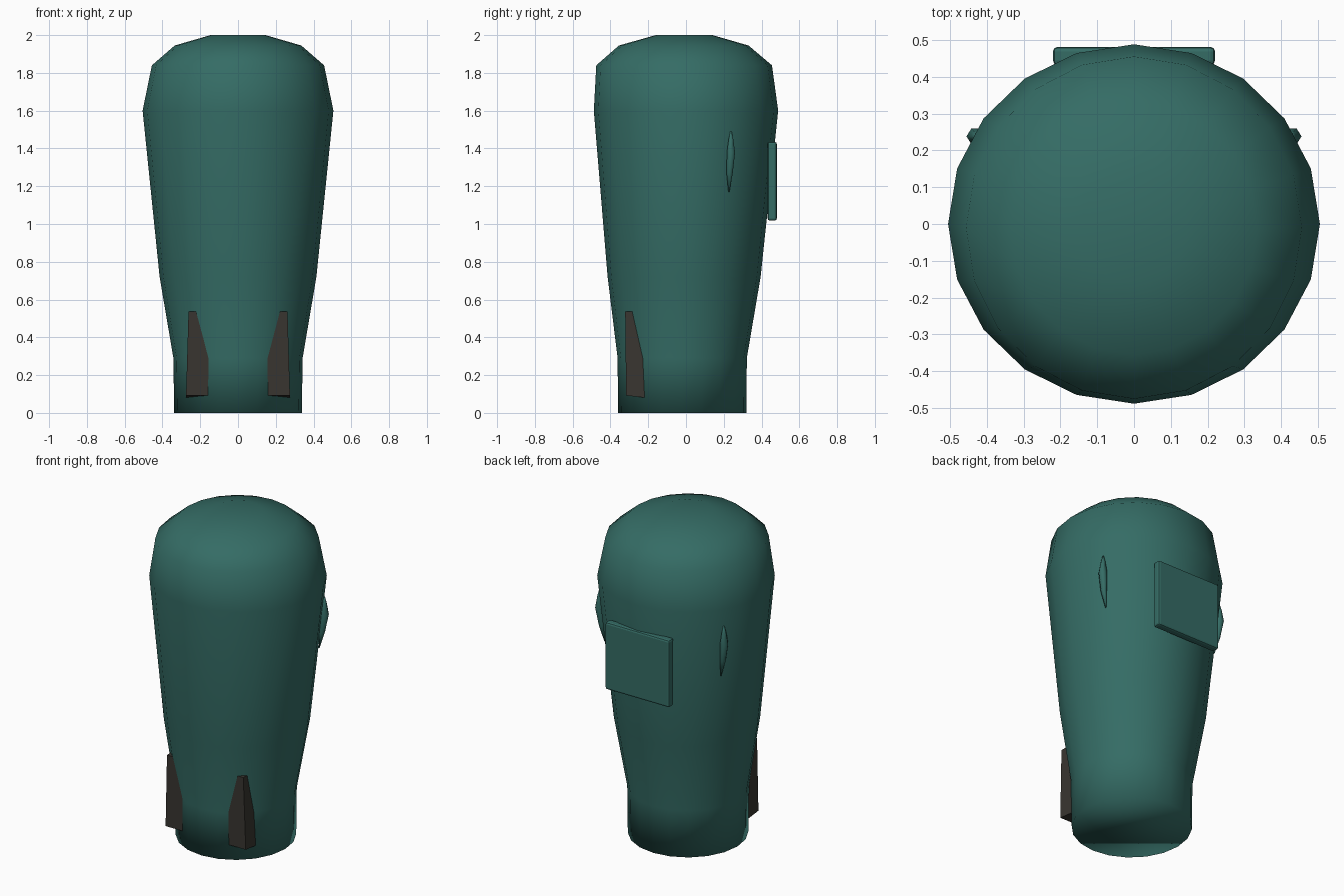
import bpy, bmesh, math

if "Cube" in bpy.data.objects:
    bpy.data.objects.remove(bpy.data.objects["Cube"])

def material(name, rgb):
    m = bpy.data.materials.new(name)
    m.diffuse_color = (*rgb, 1)
    m.use_nodes = True
    m.node_tree.nodes["Principled BSDF"].inputs["Base Color"].default_value = m.diffuse_color
    return m

TEAL = material("teal", (0.035, 0.15, 0.13))
DARK = material("dark_brown", (0.04, 0.036, 0.03))

def add_object(name, bm, mat, smooth=False):
    bmesh.ops.recalc_face_normals(bm, faces=bm.faces)
    for f in bm.faces:
        f.smooth = smooth
    me = bpy.data.meshes.new(name)
    bm.to_mesh(me)
    bm.free()
    me.materials.append(mat)
    ob = bpy.data.objects.new(name, me)
    bpy.context.collection.objects.link(ob)
    return ob

def loft(name, rings, sides, mat):
    """Stack elliptical rings (cx, cy, z, rx, ry) and cap both ends."""
    bm = bmesh.new()
    loops = []
    for cx, cy, z, rx, ry in rings:
        loops.append([bm.verts.new((cx + rx * math.cos(2 * math.pi * i / sides),
                                    cy + ry * math.sin(2 * math.pi * i / sides), z))
                      for i in range(sides)])
    for a, b in zip(loops, loops[1:]):
        for i in range(sides):
            j = (i + 1) % sides
            bm.faces.new((a[i], a[j], b[j], b[i]))
    bm.faces.new(loops[0])
    bm.faces.new(loops[-1])
    return add_object(name, bm, mat, True)

def box(name, lo, hi, mat, bevel=0):
    bm = bmesh.new()
    bmesh.ops.create_cube(bm, size=1)
    for v in bm.verts:
        v.co = [lo[k] if v.co[k] < 0 else hi[k] for k in range(3)]
    if bevel:
        bmesh.ops.bevel(bm, geom=bm.edges[:], offset=bevel, segments=2,
                        profile=0.5, affect='EDGES')
    return add_object(name, bm, mat)

# Tapered 20-sided body with a domed top
loft("body", [
    (0, -0.02, 0.0, 0.338, 0.34),
    (0, -0.02, 0.29, 0.342, 0.342),
    (0, -0.01, 0.72, 0.415, 0.405),
    (0, 0.0, 1.6, 0.505, 0.488),
    (0, -0.01, 1.84, 0.456, 0.465),
    (0, -0.012, 1.945, 0.335, 0.343),
    (0, -0.01, 2.0, 0.145, 0.15),
], 20, TEAL)

# Back plate
box("back_plate", (-0.22, 0.432, 1.018), (0.22, 0.481, 1.435), TEAL, 0.012)

for side, s in (("left", -1), ("right", 1)):
    # Front blocks, sunk into the base of the body, outer corner exposed
    block = box("front_block_" + side, (0.16, -0.317, 0.08), (0.275, -0.21, 0.538), DARK)
    for v in block.data.vertices:
        if v.co.z > 0.3:
            v.co.x -= 0.013
            v.co.y -= 0.005
        elif v.co.y < -0.3:
            v.co.z += 0.012
        v.co.x *= s
    if s < 0:
        block.data.flip_normals()

    # Small spindle-shaped side ridges
    loft("side_ridge_" + side, [
        (s * 0.398, 0.227, 1.17, 0.003, 0.003),
        (s * 0.416, 0.231, 1.27, 0.017, 0.019),
        (s * 0.428, 0.238, 1.38, 0.027, 0.025),
        (s * 0.427, 0.238, 1.45, 0.014, 0.014),
        (s * 0.426, 0.238, 1.49, 0.003, 0.004),
    ], 6, TEAL)
